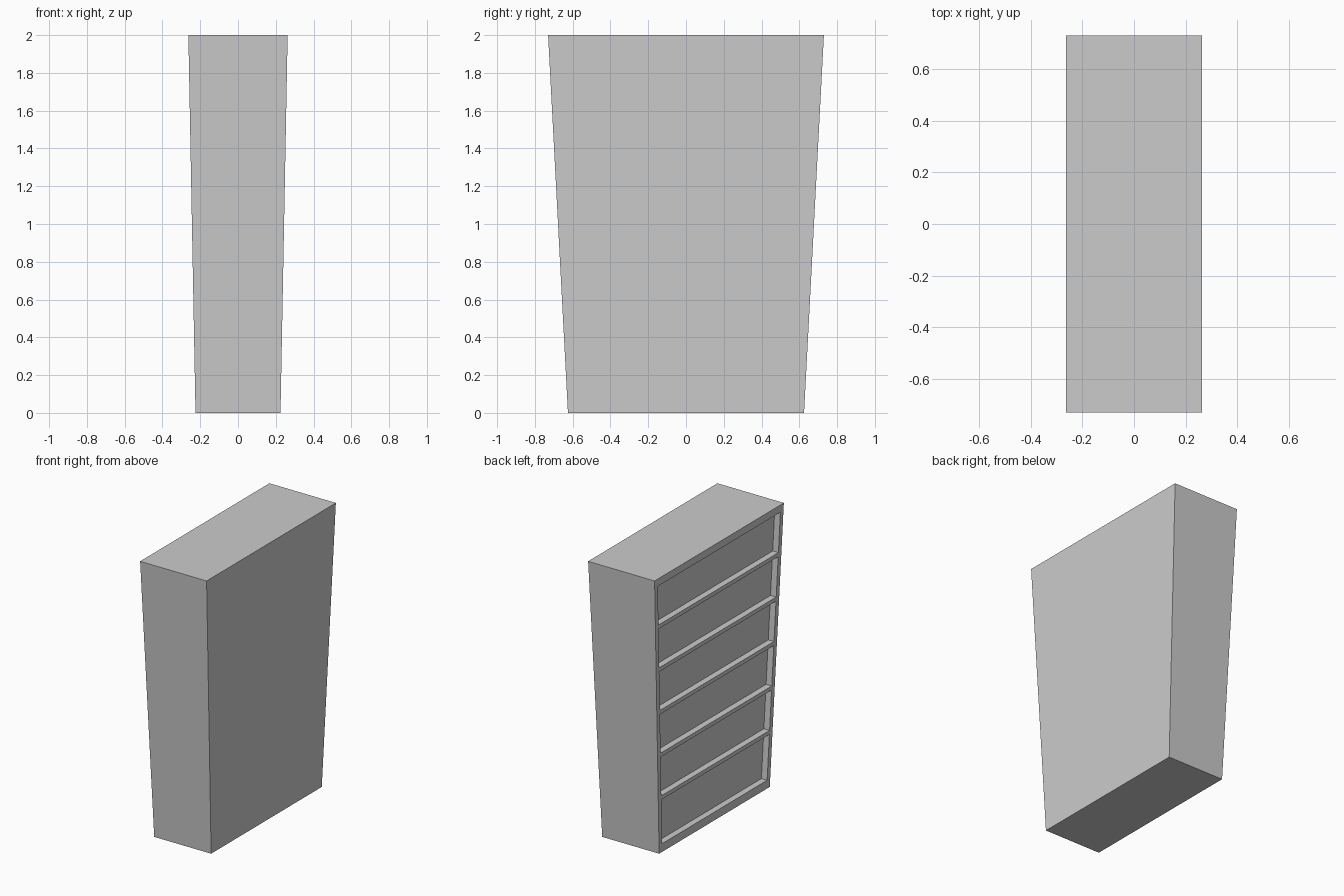
import bpy

if "Cube" in bpy.data.objects:
    bpy.data.objects.remove(bpy.data.objects["Cube"])

BASE_X, BASE_Y, HEIGHT = 0.225, 0.625, 2.0
TOP_SCALE = 1.168
FRAME, DEPTH = 0.035, 0.045


def half_sizes(z):
    s = 1 + (TOP_SCALE - 1) * z / HEIGHT
    return BASE_X * s, BASE_Y * s


def make_object(name, blocks):
    """Blocks are lists of two rings (bottom, top) of four corners each."""
    verts, faces = [], []
    for bottom, top in blocks:
        o = len(verts)
        verts += bottom + top
        faces += [[o + 3, o + 2, o + 1, o], [o + 4, o + 5, o + 6, o + 7]]
        faces += [[o + i, o + (i + 1) % 4, o + 4 + (i + 1) % 4, o + 4 + i] for i in range(4)]
    mesh = bpy.data.meshes.new(name)
    mesh.from_pydata(verts, [], faces)
    obj = bpy.data.objects.new(name, mesh)
    bpy.context.collection.objects.link(obj)
    return obj


def ring(x0, x1, y, z):
    return [(x0, -y, z), (x1, -y, z), (x1, y, z), (x0, y, z)]


def body_ring(z):
    x, y = half_sizes(z)
    return ring(-x, x, y, z)


def recess_ring(z):
    x, y = half_sizes(z)
    return ring(-x - 0.05, -x + DEPTH, y - FRAME, z)


# Solid tapered cabinet
cabinet = make_object("cabinet_body", [(body_ring(0), body_ring(HEIGHT))])

# Six shallow shelf bays on the -x side, the lowest slightly taller
bays = []
for i in range(6):
    top = 1.947 - 0.313 * i
    bottom = 0.06 if i == 5 else top - 0.284
    bays.append((recess_ring(bottom), recess_ring(top)))
cutter = make_object("shelf_bay_cutter", bays)
cutter.hide_render = True
cutter.hide_set(True)

cut = cabinet.modifiers.new("shelf_bays", "BOOLEAN")
cut.operation = "DIFFERENCE"
cut.solver = "EXACT"
cut.object = cutter
